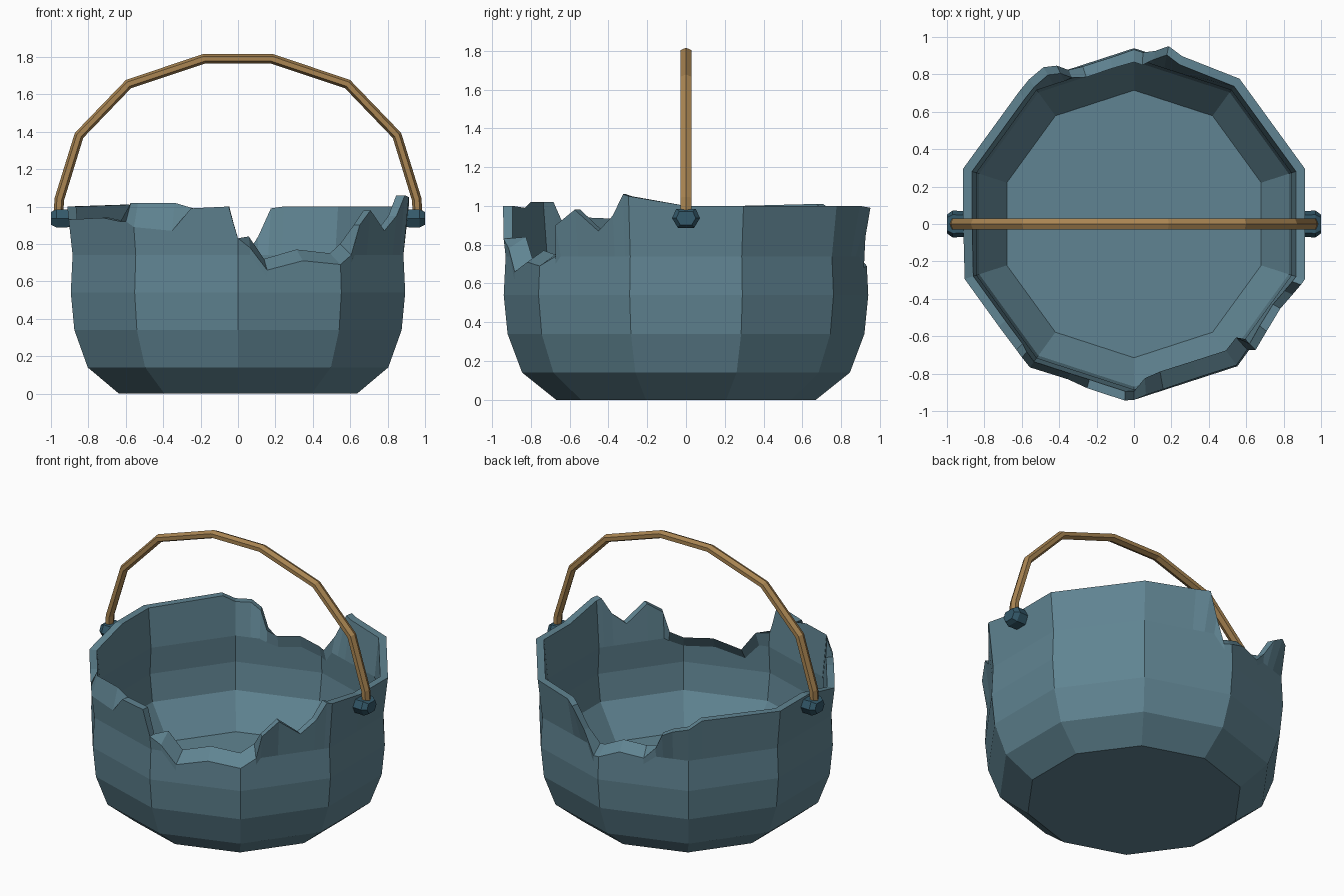
import bpy, bmesh, math

if "Cube" in bpy.data.objects:
    bpy.data.objects.remove(bpy.data.objects["Cube"])

def material(name, rgb):
    m = bpy.data.materials.new(name)
    m.diffuse_color = (*rgb, 1)
    m.use_nodes = True
    m.node_tree.nodes["Principled BSDF"].inputs["Base Color"].default_value = m.diffuse_color
    return m

BLUE = material("slate blue metal", (0.117, 0.231, 0.287))
DARK = material("dark blue metal", (0.034, 0.100, 0.145))
WOOD = material("tan wood", (0.400, 0.235, 0.085))

def loft(name, rings, mat):
    """Skin a list of closed rings, capping both ends."""
    bm = bmesh.new()
    vs = [[bm.verts.new(p) for p in ring] for ring in rings]
    n = len(vs[0])
    for a, b in zip(vs, vs[1:]):
        for i in range(n):
            j = (i + 1) % n
            bm.faces.new((a[i], a[j], b[j], b[i]))
    bm.faces.new(vs[0][::-1])
    bm.faces.new(vs[-1])
    bmesh.ops.recalc_face_normals(bm, faces=bm.faces)
    me = bpy.data.meshes.new(name)
    bm.to_mesh(me)
    bm.free()
    me.materials.append(mat)
    ob = bpy.data.objects.new(name, me)
    bpy.context.collection.objects.link(ob)

# Wall profiles (height, corner radius)
OUTER = [(0, .67), (.14, .845), (.34, .92), (.54, .94), (.74, .93), (1, .96)]
INNER = [(.17, .715), (.38, .87), (.56, .895), (.74, .885), (1, .91)]

# Rim heights by angle: intact corners at 1.0, plus the two broken stretches
rim = {18 + 36 * k: 1.0 for k in range(10)}
rim.update({0: 1.0, 180: 1.0})
FRONT_BREAK = [(198, .93), (217, .94), (227, .92), (230, .92), (234, .89), (247, .87),
               (254, .99), (267, 1), (268.5, .91), (270, .83), (274, .78), (280, .66),
               (293, .71), (306, .69), (312, .74), (314, .90), (321, .98), (330, .87),
               (336, .95), (340, 1.06), (342, 1.05)]
BACK_BREAK = [(74, 1), (79, .99), (83, .84), (87, .68), (90, .69), (98, .74),
              (108, .72), (113, .80), (116, .91), (120, .95), (126, .96), (131, 1.01)]
rim.update(FRONT_BREAK + BACK_BREAK)
BUMP = {74: .02, 79: .05, 83: .02, 116: .03, 120: .04, 314: .02}
ANGLES = sorted(rim)

def inner_rim(deg):
    """Inner lip (height, radial shift): chipped front left keeps its inner
    skin, while low breaks slope up and inward."""
    if 229 < deg < 250:
        return 1.02, 0
    if rim[deg] < .8:
        return rim[deg] + .06, (-.05 if deg > 180 else -.02)
    return rim[deg], BUMP.get(deg, 0)

def radius(profile, z):
    for (z0, r0), (z1, r1) in zip(profile, profile[1:]):
        if z <= z1:
            return r0 + (r1 - r0) * (z - z0) / (z1 - z0)
    return profile[-1][1]

def point(deg, profile, z, bump=0):
    """Point on a ten-sided wall with corners at 18 + 36k degrees."""
    off = math.radians((deg + 18) % 36 - 18)
    r = radius(profile, z) * math.cos(math.pi / 10) / math.cos(off) + bump
    a = math.radians(deg)
    return (r * math.cos(a), r * math.sin(a), z)

# Pot body: outside going up, over the jagged rim, inside going down to the floor
rings = [[point(a, OUTER, min(z, rim[a] - .04)) for a in ANGLES] for z in (0, .14, .34, .54, .74)]
rings.append([point(a, OUTER, rim[a], BUMP.get(a, 0)) for a in ANGLES])
rings.append([point(a, INNER, *inner_rim(a)) for a in ANGLES])
rings += [[point(a, INNER, min(z, inner_rim(a)[0] - .08)) for a in ANGLES] for z in (.74, .56, .38, .17)]
loft("broken_pot", rings, BLUE)

# Handle: six-sided rod swept along a segmented arch
half = [(.96, .97), (.955, 1.04), (.85, 1.38), (.585, 1.655), (.18, 1.79)]
path = half + [(-x, z) for x, z in reversed(half)]
HEX = [(math.cos(k * math.pi / 3), math.sin(k * math.pi / 3)) for k in range(6)]
rings = []
for i, (x, z) in enumerate(path):
    p, q = path[max(i - 1, 0)], path[min(i + 1, len(path) - 1)]
    l = math.hypot(q[0] - p[0], q[1] - p[1])
    nx, nz = (q[1] - p[1]) / l, (p[0] - q[0]) / l
    rings.append([(x + .026 * c * nx, .033 * s, z + .026 * c * nz) for c, s in HEX])
loft("handle", rings, WOOD)

# Lugs holding the handle ends: flat-topped squashed hexagons
LUG = [(.072, .0), (.05, .048), (-.05, .048), (-.072, .0), (-.042, -.05), (.042, -.05)]
for sign, side in ((1, "right"), (-1, "left")):
    rings = [[(sign * x, f * y, .937 + f * z) for y, z in LUG]
             for x, f in ((.87, .9), (.90, .95), (.97, 1), (1.0, .7))]
    loft(side + "_lug", rings, DARK)
